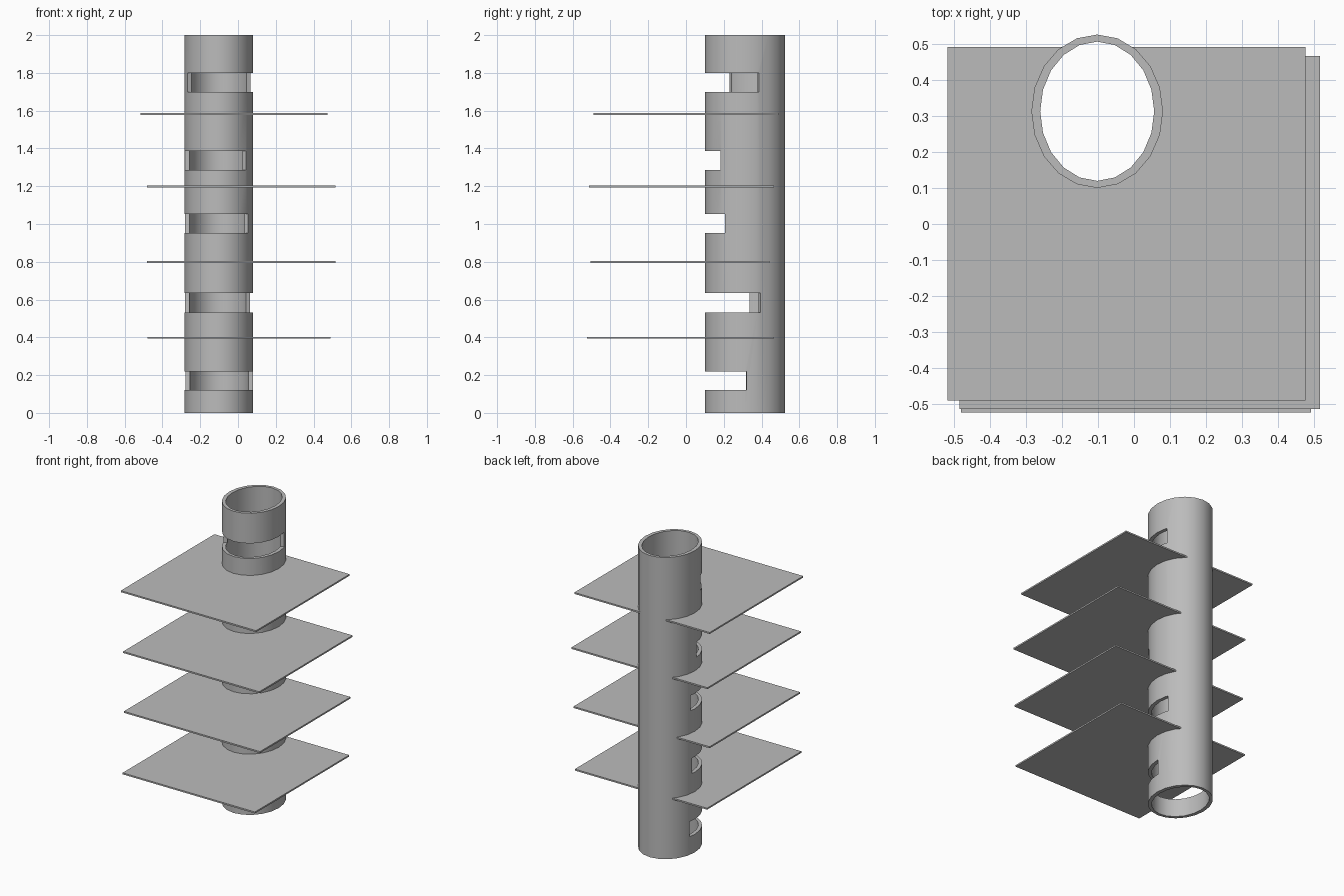
import bpy, bmesh, math

if "Cube" in bpy.data.objects:
    bpy.data.objects.remove(bpy.data.objects["Cube"])

CX, CY = -0.102, 0.3125          # centre of the oval tube
RX, RY = 0.1825, 0.2125          # outer radii
IX, IY = 0.158, 0.193            # inner radii
SIDES = 20

grey = bpy.data.materials.new("plain grey")
grey.diffuse_color = (0.5, 0.5, 0.5, 1)
grey.use_nodes = True
grey.node_tree.nodes["Principled BSDF"].inputs["Base Color"].default_value = grey.diffuse_color


def prism(name, pts, z0, z1):
    """Extrude a flat outline between two heights."""
    bm = bmesh.new()
    face = bm.faces.new([bm.verts.new((x, y, z0)) for x, y in pts])
    ext = bmesh.ops.extrude_face_region(bm, geom=[face])
    top = [v for v in ext["geom"] if isinstance(v, bmesh.types.BMVert)]
    bmesh.ops.translate(bm, verts=top, vec=(0, 0, z1 - z0))
    bmesh.ops.recalc_face_normals(bm, faces=bm.faces)
    me = bpy.data.meshes.new(name)
    bm.to_mesh(me)
    bm.free()
    me.materials.append(grey)
    ob = bpy.data.objects.new(name, me)
    bpy.context.collection.objects.link(ob)
    return ob


def oval(rx, ry):
    return [(CX + rx * math.cos(2 * math.pi * i / SIDES),
             CY + ry * math.sin(2 * math.pi * i / SIDES)) for i in range(SIDES)]


def cut(ob, cutter):
    """Subtract a cutter, apply it and remove the helper."""
    cutter.hide_render = True
    mod = ob.modifiers.new("cut", 'BOOLEAN')
    mod.operation, mod.solver, mod.object = 'DIFFERENCE', 'EXACT', cutter
    bpy.ops.object.select_all(action='DESELECT')
    bpy.context.view_layer.objects.active = ob
    ob.select_set(True)
    bpy.ops.object.modifier_apply(modifier=mod.name)
    bpy.data.objects.remove(cutter)


def ray(y, side):
    """Far point on the ray from the tube centre through its wall at depth y."""
    s = (y - CY) / RY
    return (CX + side * 4 * RX * math.sqrt(1 - s * s), CY + 4 * RY * s)


# Oval tube, hollow through
tube = prism("tube", oval(RX, RY), 0, 2)
cut(tube, prism("bore", oval(IX, IY), -0.1, 2.1))

# Front slots: bottom, top, how far back the left and right ends reach
slots = [(0.12, 0.22, 0.36, 0.32), (0.532, 0.635, 0.34, 0.395),
         (0.952, 1.053, 0.35, 0.205), (1.286, 1.386, 0.29, 0.182),
         (1.70, 1.80, 0.23, 0.388)]
for z0, z1, left, right in slots:
    wedge = [(CX, CY), ray(left, -1), (CX - 1, -1), (CX + 1, -1), ray(right, 1)]
    cut(tube, prism("slot_cutter", wedge, z0, z1))

bpy.ops.object.select_all(action='DESELECT')
bpy.context.view_layer.objects.active = tube
tube.select_set(True)
bpy.ops.object.shade_smooth_by_angle(angle=math.radians(30))

# Thin shelves notched around the tube: height, x range, y range
shelves = [(0.398, -0.48, 0.49, -0.523, 0.465), (0.798, -0.483, 0.515, -0.505, 0.443),
           (1.198, -0.483, 0.515, -0.513, 0.465), (1.583, -0.517, 0.475, -0.489, 0.491)]
for i, (z, x0, x1, y0, y1) in enumerate(shelves):
    shelf = prism(f"shelf_{i + 1}", [(x0, y0), (x1, y0), (x1, y1), (x0, y1)],
                  z - 0.005, z + 0.005)
    cut(shelf, prism("notch_cutter", oval(RX, RY), z - 0.1, z + 0.1))
